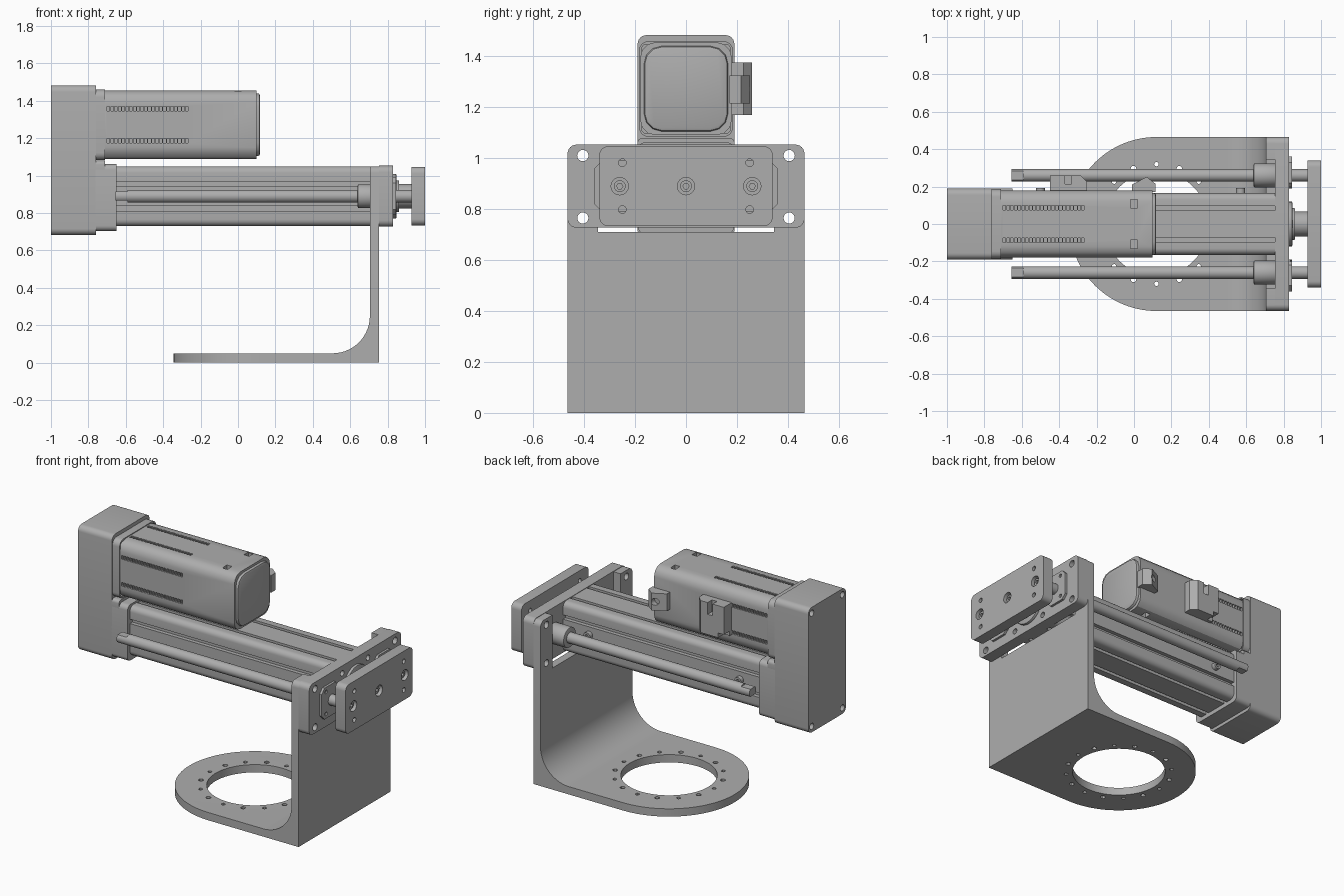
import bpy, bmesh, math

cube = bpy.data.objects.get("Cube")
if cube:
    bpy.data.objects.remove(cube, do_unlink=True)

grey = bpy.data.materials.new("machined grey")
grey.use_nodes = True
GREY = (0.42, 0.42, 0.42, 1)
grey.diffuse_color = GREY
grey.node_tree.nodes["Principled BSDF"].inputs["Base Color"].default_value = GREY

MAP = {"x": lambda a, b, t: (t, a, b),
       "y": lambda a, b, t: (a, t, b),
       "z": lambda a, b, t: (a, b, t)}


def extrude(bm, pts, axis, t0, t1):
    """Closed prism of a 2D profile along an axis."""
    lo = [bm.verts.new(MAP[axis](a, b, t0)) for a, b in pts]
    hi = [bm.verts.new(MAP[axis](a, b, t1)) for a, b in pts]
    n = len(pts)
    bm.faces.new(lo)
    bm.faces.new(hi[::-1])
    for i in range(n):
        j = (i + 1) % n
        bm.faces.new((lo[j], lo[i], hi[i], hi[j]))


def arc(ca, cb, r, d0, d1, n=8):
    return [(ca + r * math.cos(math.radians(d0 + (d1 - d0) * i / n)),
             cb + r * math.sin(math.radians(d0 + (d1 - d0) * i / n))) for i in range(n + 1)]


def circle(ca, cb, r, n=32):
    return arc(ca, cb, r, 0, 360, n)[:-1]


def rounded(a0, a1, b0, b1, r, n=6):
    """Rectangle with rounded corners (n=1 gives chamfers)."""
    return (arc(a1 - r, b1 - r, r, 0, 90, n) + arc(a0 + r, b1 - r, r, 90, 180, n)
            + arc(a0 + r, b0 + r, r, 180, 270, n) + arc(a1 - r, b0 + r, r, 270, 360, n))


def rect(a0, a1, b0, b1):
    return [(a0, b0), (a1, b0), (a1, b1), (a0, b1)]


def mesh_object(name, prisms):
    bm = bmesh.new()
    for p in prisms:
        extrude(bm, *p)
    bmesh.ops.recalc_face_normals(bm, faces=bm.faces[:])
    me = bpy.data.meshes.new(name)
    bm.to_mesh(me)
    bm.free()
    ob = bpy.data.objects.new(name, me)
    bpy.context.collection.objects.link(ob)
    return ob


def part(name, pts, axis, t0, t1, cuts=(), bevel=0):
    """Prism with optional edge bevel, then pockets and holes cut from it."""
    ob = mesh_object(name, [(pts, axis, t0, t1)])
    ob.data.materials.append(grey)
    bpy.ops.object.select_all(action="DESELECT")
    bpy.context.view_layer.objects.active = ob
    ob.select_set(True)
    if bevel:
        m = ob.modifiers.new("bevel", "BEVEL")
        m.width, m.segments, m.limit_method = bevel, 2, "ANGLE"
        m.angle_limit = math.radians(50)
        bpy.ops.object.modifier_apply(modifier=m.name)
    if cuts:
        cutter = mesh_object("cutter", cuts)
        cutter.hide_render = True
        m = ob.modifiers.new("cut", "BOOLEAN")
        m.operation, m.solver, m.object = "DIFFERENCE", "EXACT", cutter
        bpy.ops.object.modifier_apply(modifier=m.name)
        bpy.data.objects.remove(cutter, do_unlink=True)
    bpy.ops.object.shade_smooth_by_angle(angle=math.radians(30))
    return ob


def rod(name, y, z, r, x0, x1, cuts=(), bevel=0):
    return part(name, circle(y, z, r), "x", x0, x1, cuts, bevel)


AZ = 0.89      # actuator axis height
MZ = 1.272     # motor axis height
SIDES = (("left", 1), ("right", -1))

# L-shaped bracket: one profile with an inner fillet
corner = arc(0.505, 0.25, 0.2, 0, -90, 14)
wall = [(0.755, 0), (0.755, 1.05), (0.705, 1.05)] + corner + [(-0.345, 0.05), (-0.345, 0)]
bolts = [(s * 0.405, z) for s in (1, -1) for z in (0.765, 1.01)]
cuts = [(rect(-0.345, 0.345, 0.71, 1.2), "x", 0.6, 0.9),
        (circle(0.12, 0, 0.28, 64), "z", -0.1, 0.2)]
cuts += [(circle(y, z, 0.022, 20), "x", 0.6, 0.9) for y, z in bolts]
for i in range(16):
    a = math.radians(22.5 * i)
    r = 0.012 if i % 2 == 0 else 0.015
    cuts.append((circle(0.12 + 0.32 * math.cos(a), 0.32 * math.sin(a), r, 12), "z", -0.1, 0.2))
for s in (1, -1):
    # round the free end of the foot into a half circle
    quarter = arc(0.12, 0, 0.465, s * 90, s * 180, 24)
    cuts.append(([(0.12, s * 0.6)] + quarter + [(-0.5, 0), (-0.5, s * 0.6)], "z", -0.1, 0.2))
    # rounded top corners of the arms
    tip = arc(s * 0.43, 1.015, 0.035, 90, 90 - s * 90, 6)
    cuts.append((tip + [(s * 0.5, 1.015), (s * 0.5, 1.1), (s * 0.43, 1.1)], "x", 0.6, 0.9))
part("bracket", wall, "y", -0.465, 0.465, cuts)

# Front flange bolted onto the bracket arms
cuts = [(circle(y, z, 0.022, 20), "x", 0.7, 0.9) for y, z in bolts]
cuts += [(circle(s * 0.13, z, 0.018, 16), "x", 0.8, 0.9) for s in (1, -1) for z in (0.775, 1.005)]
part("front_flange", rounded(-0.465, 0.465, 0.727, 1.053, 0.035), "x", 0.755, 0.83, cuts)

# Actuator body with T-slot style grooves
cuts = []
for s in (1, -1):
    cuts.append((rect(s * 0.085 - 0.012, s * 0.085 + 0.012, 1.03, 1.1), "x", -0.7, 0.8))
    cuts.append((rect(s * 0.085 - 0.012, s * 0.085 + 0.012, 0.7, 0.75), "x", -0.7, 0.8))
    for z in (0.955, 0.825):
        y0, y1 = sorted((s * 0.14, s * 0.2))
        cuts.append((rect(y0, y1, z - 0.014, z + 0.014), "x", -0.7, 0.8))
part("actuator_body", rounded(-0.165, 0.165, 0.73, 1.05, 0.035), "x", -0.66, 0.757, cuts)
for x in (0.57, -0.5):
    part("side_port", circle(x, AZ, 0.024, 20), "y", 0.16, 0.192,
         [(circle(x, AZ, 0.012, 6), "y", 0.175, 0.25)])

# Rear block and tall drive housing
part("rear_block", rounded(-0.19, 0.19, 0.703, 1.062, 0.03), "x", -0.762, -0.65)
part("block_lip", rounded(-0.19, 0.19, 1.0, 1.08, 0.02), "x", -0.762, -0.71)
cuts = [(circle(s * 0.155, z, 0.02, 20), "x", -1.1, -0.97) for s in (1, -1) for z in (0.72, 1.445)]
part("drive_housing", rounded(-0.19, 0.19, 0.682, 1.483, 0.035), "x", -1, -0.76, cuts)

# Motor: flange, finned body, end cap
cuts = [(circle(s * 0.155, MZ + t * 0.155, 0.02, 16), "x", -0.73, -0.6) for s in (1, -1) for t in (1, -1)]
part("motor_flange", rounded(-0.185, 0.185, 1.083, 1.46, 0.04), "x", -0.762, -0.71, cuts)
cuts = []
for s in (1, -1):
    for t in (1, -1):
        # rows of cooling slots on the four faces
        for i in range(22):
            x = -0.7 + i * 0.02
            slot = rect(x, x + 0.014, MZ + t * 0.086 - 0.012, MZ + t * 0.086 + 0.012)
            cuts.append((slot, "y", *sorted((s * 0.165, s * 0.22))))
            slot = rect(x, x + 0.014, t * 0.086 - 0.012, t * 0.086 + 0.012)
            cuts.append((slot, "z", *sorted((MZ + s * 0.167, MZ + s * 0.22))))
        # screw notches near the end of the motor
        cuts.append((rect(-0.018, 0.018, s * 0.108 - 0.022, s * 0.108 + 0.022), "z",
                     *sorted((MZ + t * 0.147, MZ + t * 0.25))))
part("motor_body", rounded(-0.18, 0.18, 1.09, 1.455, 0.06, 3), "x", -0.715, 0.1, cuts)
part("motor_end_cap", rounded(-0.165, 0.165, 1.105, 1.44, 0.07, 3), "x", 0.08, 0.118, bevel=0.012)

# Motor connectors on the back side
cuts = [(rect(-0.37, -0.335, 1.3, 1.45), "y", 0.215, 0.3),
        (rect(-0.48, -0.41, 1.1, 1.2), "y", 0.2, 0.3)]
plug = [(-0.45, 0.17), (-0.25, 0.17), (-0.25, 0.225), (-0.285, 0.26), (-0.45, 0.26)]
part("power_connector", plug, "z", 1.17, 1.375, cuts)
plug = [(-0.012, 0.17), (0.115, 0.17), (0.115, 0.215), (0.068, 0.252), (-0.012, 0.21)]
part("signal_connector", plug, "z", 1.215, 1.325,
     [(circle(0.05, 1.27, 0.022, 16), "y", 0.215, 0.3)])

# Guide rods with bearings and seal plates
for side, s in SIDES:
    y = s * 0.26
    flat = [(rect(y - 0.1, y + 0.1, AZ + 0.024, AZ + 0.1), "x", -0.7, -0.59),
            (rect(y - 0.1, y + 0.1, AZ - 0.1, AZ - 0.024), "x", -0.7, -0.59)]
    rod(side + "_guide_rod", y, AZ, 0.034, -0.655, 0.94, flat)
    rod(side + "_bearing", y, AZ, 0.064, 0.64, 0.76, bevel=0.006)
    y0, y1 = sorted((s * 0.19, s * 0.36))
    cuts = [(circle(y + t * 0.055, AZ + u * 0.07, 0.012, 12), "x", 0.835, 0.9)
            for t in (1, -1) for u in (1, -1)]
    part(side + "_seal_plate", rounded(y0, y1, 0.79, 0.99, 0.03, 1), "x", 0.82, 0.845, cuts)

# Piston rod and collar
rod("rod_collar", 0, AZ, 0.12, 0.82, 0.847, bevel=0.006)
rod("rod_gland", 0, AZ, 0.085, 0.84, 0.862, bevel=0.005)
rod("piston_rod", 0, AZ, 0.066, 0.82, 0.935)

# Front tool plate with counterbored and threaded holes
cuts = [(circle(y, AZ, 0.034, 24), "x", 0.965, 1.1) for y in (-0.26, 0, 0.26)]
cuts += [(circle(s * 0.25, AZ + t * 0.092, 0.015, 16), "x", 0.9, 1.1) for s in (1, -1) for t in (1, -1)]
part("tool_plate", rounded(-0.34, 0.34, 0.733, 1.047, 0.035), "x", 0.928, 1.0, cuts)
for y in (-0.26, 0, 0.26):
    rod("plate_screw", y, AZ, 0.023, 0.95, 0.985, [(circle(y, AZ, 0.012, 6), "x", 0.972, 1.1)])
